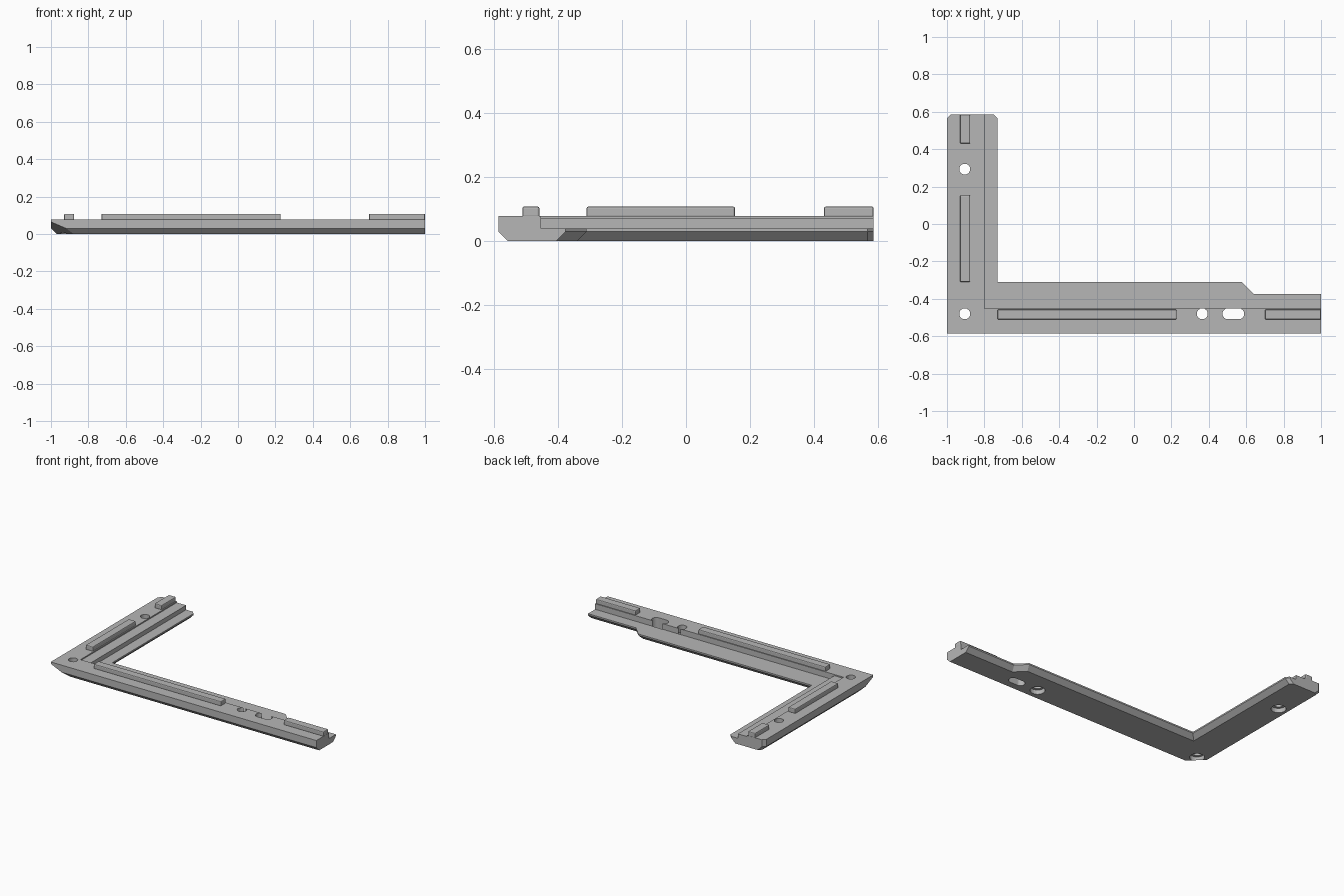
import bpy, bmesh

if "Cube" in bpy.data.objects:
    bpy.data.objects.remove(bpy.data.objects["Cube"], do_unlink=True)

grey = bpy.data.materials.new("plain_grey")
grey.use_nodes = True
colour = (0.47, 0.47, 0.47, 1)
grey.diffuse_color = colour
grey.node_tree.nodes["Principled BSDF"].inputs["Base Color"].default_value = colour


def make(name, bm):
    bmesh.ops.recalc_face_normals(bm, faces=bm.faces)
    mesh = bpy.data.meshes.new(name)
    bm.to_mesh(mesh)
    bm.free()
    mesh.materials.append(grey)
    ob = bpy.data.objects.new(name, mesh)
    bpy.context.collection.objects.link(ob)
    return ob


def loft(name, layers):
    """Solid through stacked outlines: (z, [(x, y), ...]) from bottom to top."""
    bm = bmesh.new()
    rings = [[bm.verts.new((x, y, z)) for x, y in pts] for z, pts in layers]
    n = len(rings[0])
    bm.faces.new(rings[0][::-1])
    bm.faces.new(rings[-1])
    for a, b in zip(rings, rings[1:]):
        for i in range(n):
            j = (i + 1) % n
            bm.faces.new((a[i], a[j], b[j], b[i]))
    return make(name, bm)


def rectangle(x0, x1, y0, y1):
    return [(x0, y0), (x1, y0), (x1, y1), (x0, y1)]


def cylinder(name, x, y, r, z0, z1):
    bm = bmesh.new()
    bmesh.ops.create_cone(bm, cap_ends=True, segments=32, radius1=r, radius2=r, depth=z1 - z0)
    bmesh.ops.translate(bm, verts=bm.verts, vec=(x, y, (z0 + z1) / 2))
    return make(name, bm)


def combine(target, other, operation):
    mod = target.modifiers.new("combine", "BOOLEAN")
    mod.operation, mod.solver, mod.object = operation, "EXACT", other
    other.hide_render = True
    bpy.context.view_layer.objects.active = target
    bpy.ops.object.modifier_apply(modifier=mod.name)
    bpy.data.objects.remove(other, do_unlink=True)


# L-shaped base with sloped lower edges along its length
wide = [(-1, -.585), (1, -.585), (1, -.375), (.64, -.375), (.575, -.31), (-.73, -.31),
        (-.73, .565), (-.75, .585), (-.98, .585), (-1, .565)]
narrow = [(-.97, -.555), (1, -.555), (1, -.405), (.628, -.405), (.563, -.34), (-.76, -.34),
          (-.76, .565), (-.78, .585), (-.95, .585), (-.97, .565)]
frame = loft("corner_frame", [(0, narrow), (.03, wide), (.04, wide)])

# Raised outer border and the slightly lower strip beside the short leg
border = [(-1, -.585), (1, -.585), (1, -.452), (-.87, -.452), (-.87, .585),
          (-.98, .585), (-1, .565)]
combine(frame, loft("raised_border", [(.04, border), (.078, border)]), "UNION")
strip = rectangle(-.87, -.80, -.452, .585)
combine(frame, loft("inner_strip", [(.04, strip), (.07, strip)]), "UNION")

# Sloped cut under the outer corner
bm = bmesh.new()
tip, right, back, out = [bm.verts.new(p) for p in (
    (-1, -.585, .065), (-.825, -.585, -.01), (-1, -.41, -.01), (-1.1, -.685, -.01))]
for tri in ((tip, right, back), (tip, back, out), (tip, out, right), (right, out, back)):
    bm.faces.new(tri)
combine(frame, make("corner_cutter", bm), "DIFFERENCE")

# Screw holes with wider recesses underneath
for x, y in ((-.905, -.48), (-.905, .293), (.365, -.48)):
    combine(frame, cylinder("hole_cutter", x, y, .029, -.05, .15), "DIFFERENCE")
    combine(frame, cylinder("recess_cutter", x, y, .046, -.05, .03), "DIFFERENCE")

# Adjustment slot
for x in (.502, .56):
    combine(frame, cylinder("slot_end_cutter", x, -.48, .029, -.05, .15), "DIFFERENCE")
middle = rectangle(.502, .56, -.509, -.451)
combine(frame, loft("slot_cutter", [(-.05, middle), (.15, middle)]), "DIFFERENCE")

# Locating ribs on the border
for name, box in (("long_rib", (-.73, .228, -.51, -.457)),
                  ("end_rib", (.70, 1, -.51, -.457)),
                  ("side_rib", (-.93, -.876, -.31, .153)),
                  ("side_end_rib", (-.93, -.876, .43, .585))):
    pts = rectangle(*box)
    rib = loft(name, [(.074, pts), (.108, pts)])
    bevel = rib.modifiers.new("bevel", "BEVEL")
    bevel.width, bevel.segments = .006, 2
